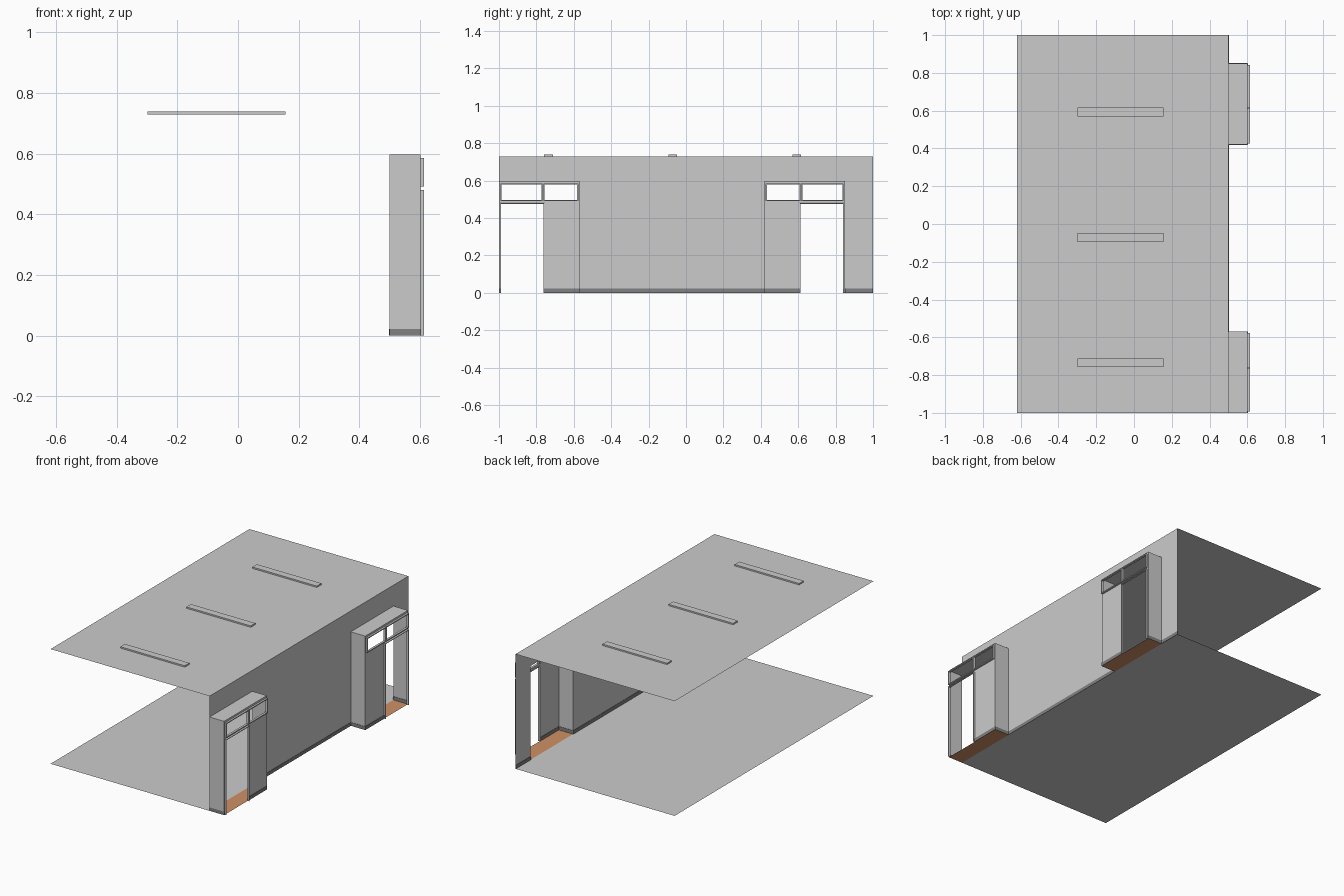
import bpy

if "Cube" in bpy.data.objects:
    bpy.data.objects.remove(bpy.data.objects["Cube"])


def material(name, rgb):
    m = bpy.data.materials.new(name)
    m.diffuse_color = (*rgb, 1)
    m.use_nodes = True
    m.node_tree.nodes["Principled BSDF"].inputs["Base Color"].default_value = m.diffuse_color
    return m


GREY = material("plain_grey", (0.60, 0.60, 0.60))
DARK = material("baseboard_grey", (0.22, 0.22, 0.22))
WOOD = material("orange_wood", (0.63, 0.28, 0.13))

WALL_X, FRONT_X, LEFT_X = 0.5, 0.602, -0.62
CEILING, NICHE_TOP, SKIRT = 0.73, 0.597, 0.022


def add(name, verts, faces, mat):
    me = bpy.data.meshes.new(name)
    me.from_pydata(verts, [], faces)
    me.materials.append(mat)
    ob = bpy.data.objects.new(name, me)
    bpy.context.collection.objects.link(ob)
    return ob


def box(name, x, y, z, mat=GREY):
    """Box from ranges; a range with equal ends gives a single flat sheet."""
    x, y, z = sorted(x), sorted(y), sorted(z)
    if x[0] == x[1]:
        v = [(x[0], b, c) for b, c in ((y[0], z[0]), (y[1], z[0]), (y[1], z[1]), (y[0], z[1]))]
        return add(name, v, [(0, 1, 2, 3)], mat)
    if y[0] == y[1]:
        v = [(a, y[0], c) for a, c in ((x[0], z[0]), (x[1], z[0]), (x[1], z[1]), (x[0], z[1]))]
        return add(name, v, [(0, 1, 2, 3)], mat)
    if z[0] == z[1]:
        v = [(a, b, z[0]) for a, b in ((x[0], y[0]), (x[1], y[0]), (x[1], y[1]), (x[0], y[1]))]
        return add(name, v, [(0, 1, 2, 3)], mat)
    v = [(a, b, c) for a in x for b in y for c in z]
    f = [(0, 1, 3, 2), (4, 6, 7, 5), (0, 4, 5, 1), (2, 3, 7, 6), (0, 2, 6, 4), (1, 5, 7, 3)]
    return add(name, v, f, mat)


def wall(name, x, y, top):
    """Wall sheet standing on a thin baseboard."""
    box(name, x, y, (SKIRT, top))
    t = 0.002
    bx = x if x[0] != x[1] else (x[0] - t, x[0] + t)
    by = y
    if y[0] == y[1]:
        by = (max(-1, y[0] - t), y[0] + t)
    box(name + "_baseboard", bx, by, (0, SKIRT), DARK)


def frame(name, y, z, depth, bar=0.006, sill=True):
    """Rectangular frame standing out of the niche front."""
    y, z = sorted(y), sorted(z)
    x = (FRONT_X - 0.002, FRONT_X + depth)
    for i, yy in enumerate(((y[0], y[0] + bar), (y[1] - bar, y[1]))):
        box(f"{name}_upright_{i}", x, yy, z)
    inner = (y[0] + bar, y[1] - bar)
    box(name + "_head", x, inner, (z[1] - bar, z[1]))
    if sill:
        box(name + "_sill", x, inner, (z[0], z[0] + bar))


def niche(name, outer, d):
    """Door niche: open doorway next to outer edge, fixed wall on the other side."""
    def at(t):
        return outer + d * t
    wx, fx = (WALL_X, FRONT_X), (FRONT_X, FRONT_X)
    box(name + "_floor", wx, (outer, at(0.43)), (0, 0), WOOD)
    box(name + "_roof", wx, (outer, at(0.43)), (NICHE_TOP, NICHE_TOP))
    wall(name + "_outer_side", wx, (outer, outer), NICHE_TOP)
    wall(name + "_inner_side", wx, (at(0.43), at(0.43)), NICHE_TOP)
    # front: fixed wall, transom strip, header strip, slim edge
    wall(name + "_front_wall", fx, (at(0.24), at(0.43)), 0.482)
    box(name + "_transom", fx, (outer, at(0.43)), (0.482, 0.491))
    box(name + "_header", fx, (outer, at(0.43)), (0.585, NICHE_TOP))
    wall(name + "_front_edge", fx, (outer, at(0.007)), 0.482)
    for i, t in enumerate((0.0, 0.232, 0.422)):
        box(f"{name}_mullion_{i}", fx, (at(t), at(t + 0.008)), (0.491, 0.585))
    # door and window frames
    frame(name + "_door_frame", (at(0.007), at(0.241)), (0, 0.480), 0.011, 0.004, False)
    frame(name + "_wide_window", (at(0.007), at(0.234)), (0.491, 0.585), 0.012)
    frame(name + "_narrow_window", (at(0.237), at(0.424)), (0.491, 0.585), 0.012)


# Room shell
box("room_floor", (LEFT_X, WALL_X), (-1, 1), (0, 0))
box("room_ceiling", (LEFT_X, WALL_X), (-1, 1), (CEILING, CEILING))
X = (WALL_X, WALL_X)
wall("wall_middle", X, (-0.57, 0.42), NICHE_TOP)
wall("wall_end", X, (0.85, 1), NICHE_TOP)
box("wall_upper", X, (-1, 1), (NICHE_TOP, CEILING))

# Door niches, the second mirrored
niche("front_niche", -1.0, 1)
niche("back_niche", 0.85, -1)

# Ceiling light strips
for i, y in enumerate((-0.735, -0.071, 0.593)):
    box(f"ceiling_light_{i}", (-0.298, 0.156), (y - 0.023, y + 0.023), (CEILING, CEILING + 0.009))
